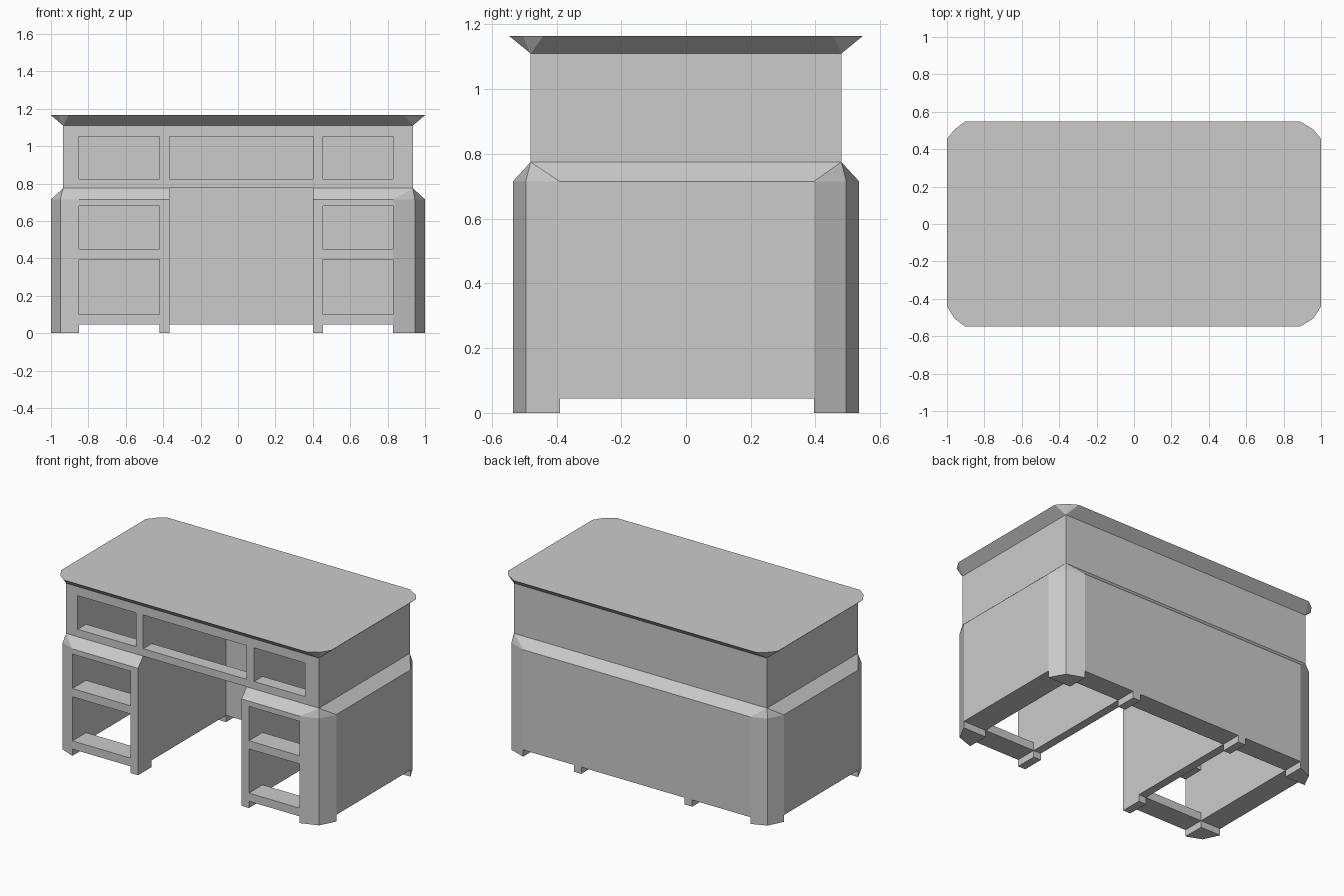
import bpy, bmesh

if "Cube" in bpy.data.objects:
    bpy.data.objects.remove(bpy.data.objects["Cube"])

# plan outlines, three points per corner, anticlockwise from front right
BASE = [(.83, -.535), (.945, -.495), (1, -.39), (1, .395), (.945, .495), (.83, .535),
        (-.85, .535), (-.95, .495), (-1, .395), (-1, -.39), (-.95, -.495), (-.85, -.535)]
TOP = [(.89, -.547), (.96, -.505), (1, -.44), (1, .455), (.96, .505), (.89, .547),
       (-.905, .547), (-.96, .505), (-1, .455), (-1, -.44), (-.96, -.505), (-.905, -.547)]
BOX = [(sx * .935, sy * .48) for sx, sy in ((1, -1), (1, 1), (-1, 1), (-1, -1)) for _ in range(3)]


def loft(name, rings):
    """Skin a stack of (outline, z) rings and cap both ends."""
    bm = bmesh.new()
    loops = [[bm.verts.new((x, y, z)) for x, y in pts] for pts, z in rings]
    for a, b in zip(loops, loops[1:]):
        n = len(a)
        for i in range(n):
            j = (i + 1) % n
            bm.faces.new((a[i], a[j], b[j], b[i]))
    bm.faces.new(loops[0][::-1])
    bm.faces.new(loops[-1])
    bmesh.ops.remove_doubles(bm, verts=bm.verts, dist=1e-5)
    bmesh.ops.recalc_face_normals(bm, faces=bm.faces)
    me = bpy.data.meshes.new(name)
    bm.to_mesh(me)
    bm.free()
    ob = bpy.data.objects.new(name, me)
    bpy.context.collection.objects.link(ob)
    return ob


def cut(ob, x, y, z):
    """Subtract an axis-aligned box from ob."""
    pts = [(x[0], y[0]), (x[1], y[0]), (x[1], y[1]), (x[0], y[1])]
    cutter = loft("cutter", [(pts, z[0]), (pts, z[1])])
    cutter.hide_render = True
    mod = ob.modifiers.new("cut", 'BOOLEAN')
    mod.operation, mod.solver, mod.object = 'DIFFERENCE', 'EXACT', cutter
    bpy.context.view_layer.objects.active = ob
    bpy.ops.object.modifier_apply(modifier=mod.name)
    bpy.data.objects.remove(cutter)


# flared desktop
loft("desktop", [(BOX, 1.11), (TOP, 1.165)])

# stepped body with sloped ledge
body = loft("desk_body", [(BASE, 0), (BASE, .715), (BOX, .775), (BOX, 1.11)])

LEFT, KNEE, RIGHT = (-.85, -.42), (-.365, .40), (.455, .83)
FRONT, BACK = -.39, .395

# hollow bays, top drawer openings and gaps between the feet
for bay in (LEFT, KNEE, RIGHT):
    cut(body, bay, (FRONT, BACK), (-.2, 1.3))
    cut(body, bay, (-1, 0), (.825, 1.05))
    cut(body, bay, (-1, 1), (-.2, .045))
cut(body, (-2, 2), (FRONT, BACK), (-.2, .045))

# pedestal drawer openings
for bay in (LEFT, RIGHT):
    for z in ((.10, .395), (.45, .68)):
        cut(body, bay, (-1, 0), z)

# kneehole
cut(body, KNEE, (-1, 0), (-.2, .775))
